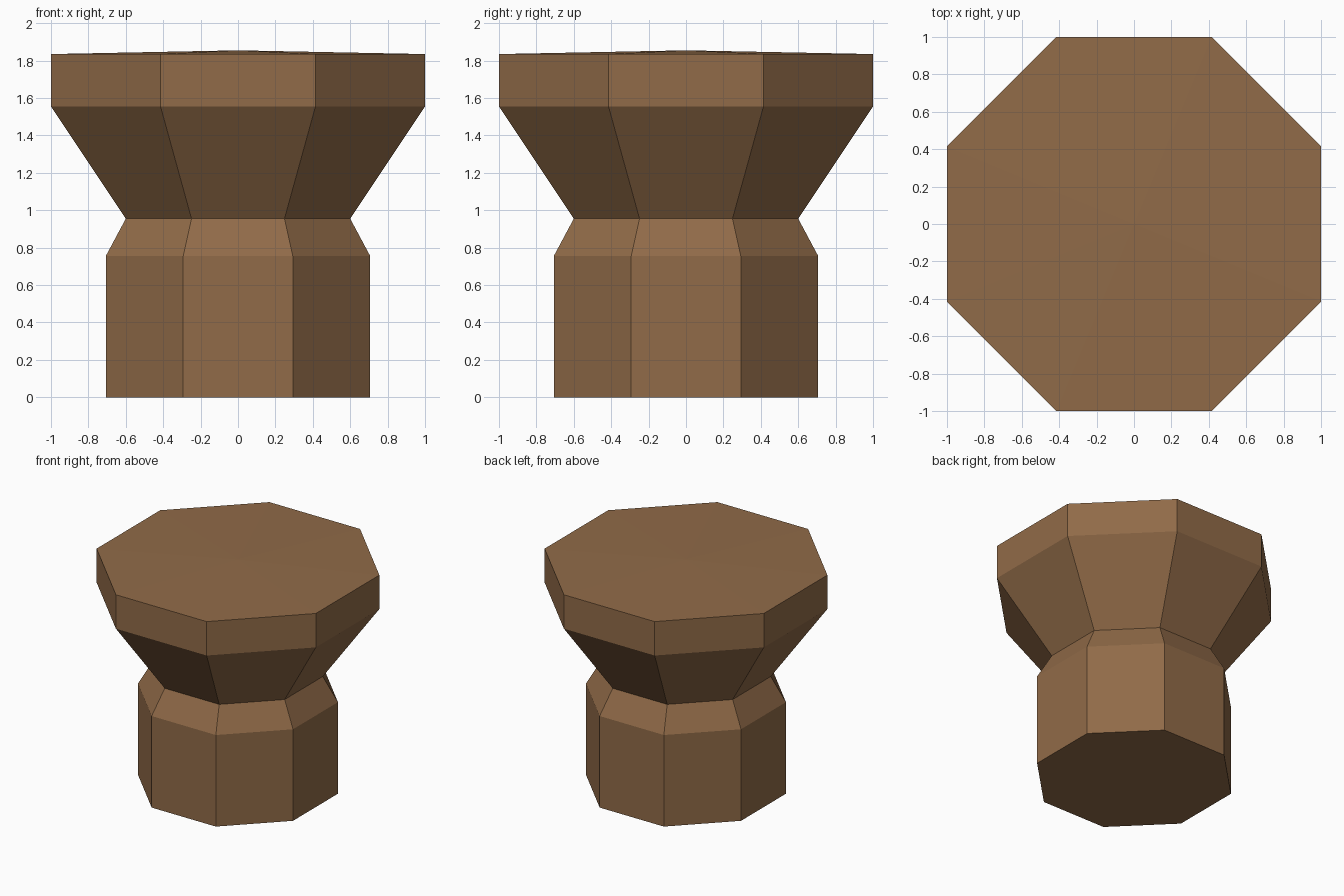
import bpy, bmesh, math

if "Cube" in bpy.data.objects:
    bpy.data.objects.remove(bpy.data.objects["Cube"])

SIDES = 8
# (apothem, height) rings from the foot to the rim
PROFILE = [(0.707, 0.0), (0.707, 0.755), (0.6, 0.955), (1.0, 1.555), (1.0, 1.835)]
PEAK = 1.855

wood = bpy.data.materials.new("brown wood")
wood.diffuse_color = (0.283, 0.147, 0.065, 1)
wood.use_nodes = True
wood.node_tree.nodes["Principled BSDF"].inputs["Base Color"].default_value = wood.diffuse_color

bm = bmesh.new()
rings = []
for apothem, z in PROFILE:
    r = apothem / math.cos(math.pi / SIDES)
    rings.append([bm.verts.new((r * math.cos((i + 0.5) * 2 * math.pi / SIDES),
                                r * math.sin((i + 0.5) * 2 * math.pi / SIDES), z))
                  for i in range(SIDES)])

# Column, neck, flare and rim walls
for low, high in zip(rings, rings[1:]):
    for i in range(SIDES):
        j = (i + 1) % SIDES
        bm.faces.new((low[i], low[j], high[j], high[i]))

# Flat foot and slightly raised top
bm.faces.new(rings[0][::-1])
peak = bm.verts.new((0, 0, PEAK))
for i in range(SIDES):
    bm.faces.new((rings[-1][i], rings[-1][(i + 1) % SIDES], peak))

mesh = bpy.data.meshes.new("flared_pedestal")
bm.to_mesh(mesh)
bm.free()
mesh.materials.append(wood)
bpy.context.collection.objects.link(bpy.data.objects.new("flared_pedestal", mesh))
